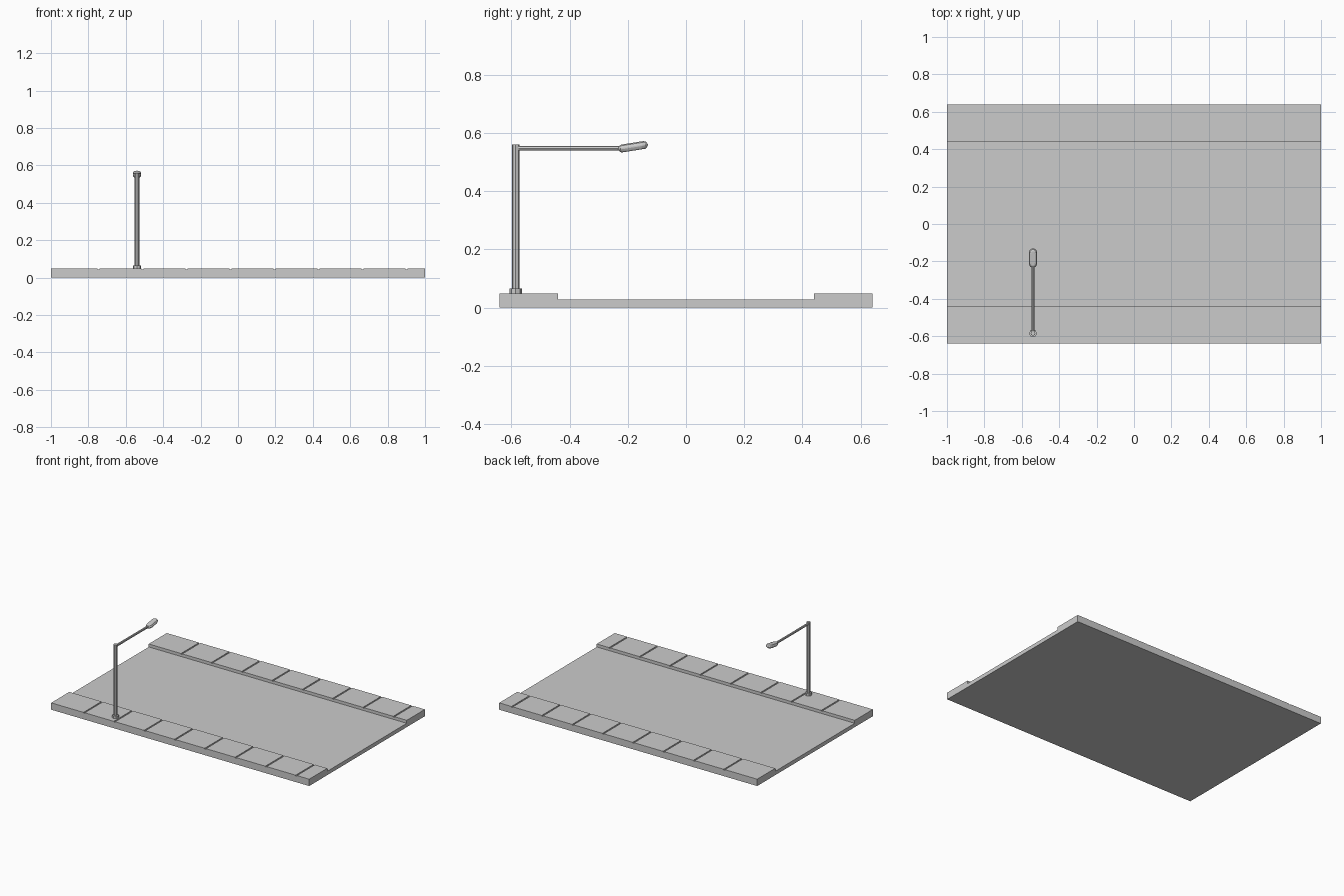
import bpy, bmesh
from math import cos, sin, pi, radians
from mathutils import Matrix

if "Cube" in bpy.data.objects:
    bpy.data.objects.remove(bpy.data.objects["Cube"])

HALF_W, CURB, ROAD_Z, WALK_Z = 0.64, 0.44, 0.027, 0.048
LAMP_X, LAMP_Y = -0.54, -0.585


def finish(name, bm):
    bmesh.ops.recalc_face_normals(bm, faces=bm.faces)
    mesh = bpy.data.meshes.new(name)
    bm.to_mesh(mesh)
    bm.free()
    obj = bpy.data.objects.new(name, mesh)
    bpy.context.collection.objects.link(obj)
    return obj


def prism(name, pts, place, a, b):
    """Extrude a 2D profile between a and b; place(u, v, t) gives the 3D point."""
    bm = bmesh.new()
    lo = [bm.verts.new(place(u, v, a)) for u, v in pts]
    hi = [bm.verts.new(place(u, v, b)) for u, v in pts]
    bm.faces.new(lo)
    bm.faces.new(hi)
    n = len(pts)
    for i in range(n):
        j = (i + 1) % n
        bm.faces.new((lo[i], lo[j], hi[j], hi[i]))
    return finish(name, bm)


def rod(name, r, length, matrix, sides=8):
    bm = bmesh.new()
    bmesh.ops.create_cone(bm, cap_ends=True, segments=sides, radius1=r, radius2=r,
                          depth=length, matrix=matrix)
    return finish(name, bm)


# road slab
prism("road", [(-CURB, 0), (CURB, 0), (CURB, ROAD_Z), (-CURB, ROAD_Z)],
      lambda u, v, t: (t, u, v), -1, 1)

# pavements with shallow joints between the paving slabs
gap, depth = 0.005, 0.005
profile = [(-1, 0), (-1, WALK_Z)]
for i in range(8):
    x = -0.745 + 0.235 * i
    profile += [(x - gap, WALK_Z), (x - gap, WALK_Z - depth),
                (x + gap, WALK_Z - depth), (x + gap, WALK_Z)]
profile += [(1, WALK_Z), (1, 0)]
for name, y0, y1 in (("front_pavement", -HALF_W, -CURB), ("back_pavement", CURB, HALF_W)):
    prism(name, profile, lambda u, v, t: (u, t, v), y0, y1)

# lamp post: base, pole and arm
rod("lamp_base", 0.021, 0.018, Matrix.Translation((LAMP_X, LAMP_Y, WALK_Z + 0.008)))
rod("lamp_pole", 0.0125, 0.511, Matrix.Translation((LAMP_X, LAMP_Y, 0.3045)))
rod("lamp_arm", 0.008, 0.375,
    Matrix.Translation((LAMP_X, -0.3975, 0.547)) @ Matrix.Rotation(pi / 2, 4, 'X'))


# lamp head: stacked rounded outlines, tilted upward
def outline(scale_x, scale_y, z):
    pts = []
    for end in (1, -1):
        for k in range(6):
            a = pi * k / 5 + (0 if end == 1 else pi)
            pts.append((0.0215 * scale_x * cos(a),
                        scale_y * (0.031 * end + 0.0215 * sin(a)), z))
    return pts


bm = bmesh.new()
rings = [[bm.verts.new(p) for p in outline(*s)] for s in
         ((0.7, 0.82, -0.013), (0.85, 0.92, -0.009), (1, 1, -0.002),
          (1, 1, 0.002), (0.82, 0.92, 0.01), (0.45, 0.75, 0.014))]
for lo, hi in zip(rings, rings[1:]):
    for i in range(len(lo)):
        j = (i + 1) % len(lo)
        bm.faces.new((lo[i], lo[j], hi[j], hi[i]))
bm.faces.new(rings[0])
bm.faces.new(rings[-1])
head = finish("lamp_head", bm)
head.location = (LAMP_X, -0.182, 0.552)
head.rotation_euler.x = radians(9)
